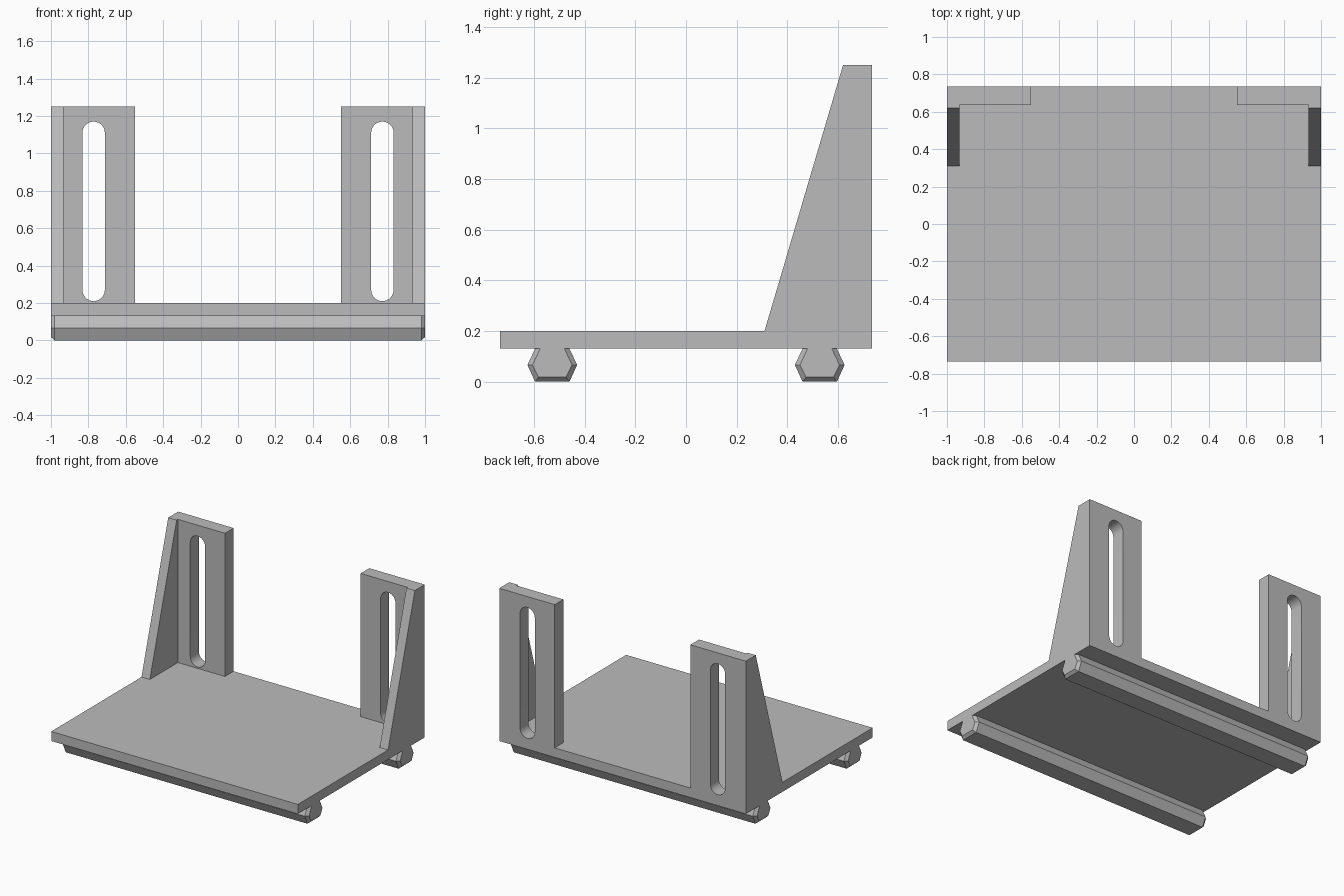
import bpy, bmesh, math
from mathutils import Vector

if "Cube" in bpy.data.objects:
    bpy.data.objects.remove(bpy.data.objects["Cube"])

grey = bpy.data.materials.new("grey plastic")
grey.diffuse_color = (0.5, 0.5, 0.5, 1)
grey.use_nodes = True
grey.node_tree.nodes["Principled BSDF"].inputs["Base Color"].default_value = grey.diffuse_color


def loft(name, sections):
    """Closed solid joining matching cross-sections."""
    bm = bmesh.new()
    rings = [[bm.verts.new(p) for p in s] for s in sections]
    n = len(rings[0])
    for a, b in zip(rings, rings[1:]):
        for i in range(n):
            j = (i + 1) % n
            bm.faces.new((a[i], a[j], b[j], b[i]))
    bm.faces.new(rings[0])
    bm.faces.new(rings[-1])
    bmesh.ops.recalc_face_normals(bm, faces=bm.faces)
    me = bpy.data.meshes.new(name)
    bm.to_mesh(me)
    bm.free()
    me.materials.append(grey)
    ob = bpy.data.objects.new(name, me)
    bpy.context.collection.objects.link(ob)
    return ob


def prism_x(name, profile, x0, x1):
    """Extrude a (y, z) profile along x."""
    return loft(name, [[(x, y, z) for y, z in profile] for x in (x0, x1)])


def slotted_upright(name, side):
    """Upright plate with a long round-ended slot."""
    cu = bpy.data.curves.new(name, 'CURVE')
    cu.dimensions = '2D'
    cu.fill_mode = 'BOTH'
    cu.extrude = 0.05
    outer = [(0.55, 0.2), (1, 0.2), (1, 1.25), (0.55, 1.25)]
    slot = []
    for centre, start in ((1.11, 0), (0.27, math.pi)):
        for i in range(17):
            t = start + math.pi * i / 16
            slot.append((0.772 + 0.06 * math.cos(t), centre + 0.06 * math.sin(t)))
    for pts in (outer, slot):
        sp = cu.splines.new('POLY')
        sp.points.add(len(pts) - 1)
        for p, (x, z) in zip(sp.points, pts):
            p.co = (side * x, z, 0, 1)
        sp.use_cyclic_u = True
    ob = bpy.data.objects.new(name, cu)
    bpy.context.collection.objects.link(ob)
    ob.rotation_euler.x = math.pi / 2
    ob.location.y = 0.685
    cu.materials.append(grey)
    bpy.ops.object.select_all(action='DESELECT')
    ob.select_set(True)
    bpy.context.view_layer.objects.active = ob
    bpy.ops.object.convert(target='MESH')
    ob = bpy.context.view_layer.objects.active
    # weld caps to walls and make normals consistent
    bm = bmesh.new()
    bm.from_mesh(ob.data)
    bmesh.ops.remove_doubles(bm, verts=bm.verts, dist=0.0005)
    bmesh.ops.recalc_face_normals(bm, faces=bm.faces)
    bm.to_mesh(ob.data)
    bm.free()
    bpy.ops.object.shade_smooth_by_angle(angle=math.radians(30))


# base plate
prism_x("base_plate", [(-0.735, 0.13), (0.735, 0.13), (0.735, 0.2), (-0.735, 0.2)], -1, 1)

# uprights and their sloping side gussets
for label, side in (("left", -1), ("right", 1)):
    slotted_upright(label + "_upright", side)
    prism_x(label + "_gusset", [(0.31, 0.2), (0.635, 0.2), (0.635, 1.25), (0.62, 1.25)],
            side * 0.932, side * 1)

# hexagonal rails under the plate, with chamfered ends
full = [(-0.068, 0), (0.068, 0), (0.098, 0.066), (0.068, 0.13), (-0.068, 0.13), (-0.098, 0.066)]
small = [(-0.054, 0.018), (0.054, 0.018), (0.078, 0.066), (0.048, 0.13), (-0.048, 0.13), (-0.078, 0.066)]
for label, yc in (("front", -0.528), ("back", 0.528)):
    loft(label + "_rail", [[(x, yc + y, z) for y, z in prof] for x, prof in
                           ((-1, small), (-0.98, full), (0.98, full), (1, small))])
